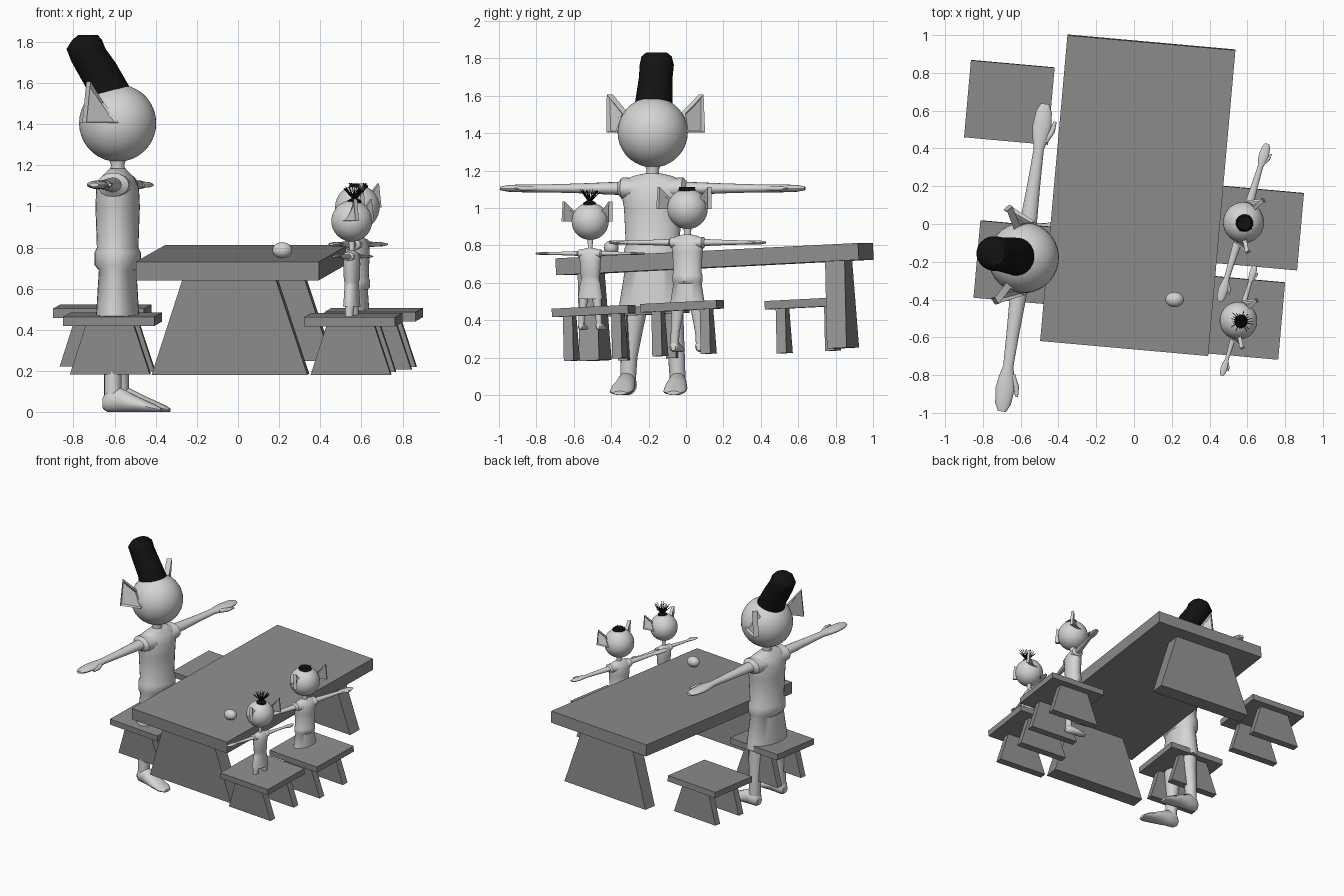
import bpy, bmesh, math, random
from mathutils import Matrix, Vector

if "Cube" in bpy.data.objects:
    bpy.data.objects.remove(bpy.data.objects["Cube"])

random.seed(4)


def material(name, v):
    m = bpy.data.materials.new(name)
    m.diffuse_color = (v, v, v, 1)
    m.use_nodes = True
    m.node_tree.nodes["Principled BSDF"].inputs["Base Color"].default_value = m.diffuse_color
    return m


WOOD = material("grey wood", 0.27)
BODY = material("pale grey", 0.66)
HAIR = material("black hair", 0.006)
I4 = Matrix.Identity(4)
smooth = []


def finish(name, bm, mat, M=I4, soft=True):
    bm.transform(M)
    bmesh.ops.recalc_face_normals(bm, faces=bm.faces[:])
    me = bpy.data.meshes.new(name)
    bm.to_mesh(me)
    bm.free()
    me.materials.append(mat)
    ob = bpy.data.objects.new(name, me)
    bpy.context.collection.objects.link(ob)
    if soft:
        smooth.append(ob)
    return ob


def loft(name, rings, mat, M=I4, axis='z', n=20, mirror=1):
    """Rings of (position on axis, centre a, centre b, radius a, radius b)."""
    bm = bmesh.new()
    loops = []
    for t, a, b, ra, rb in rings:
        loop = []
        for i in range(n):
            w = 2 * math.pi * i / n
            u, v = a + ra * math.cos(w), b + rb * math.sin(w)
            p = {'x': (t, u, v), 'y': (u, t, v), 'z': (u, v, t)}[axis]
            loop.append(bm.verts.new((p[0], p[1] * mirror, p[2])))
        loops.append(loop)
    for lo, hi in zip(loops, loops[1:]):
        for i in range(n):
            bm.faces.new((lo[i], lo[(i + 1) % n], hi[(i + 1) % n], hi[i]))
    bm.faces.new(loops[0])
    bm.faces.new(loops[-1])
    return finish(name, bm, mat, M)


def slab(name, M, y, t, z0, z1, w0, w1):
    """Plate with width w0 at z0 and w1 at z1."""
    bm = bmesh.new()
    bmesh.ops.create_cube(bm, size=1)
    for v in bm.verts:
        top = v.co.z > 0
        v.co = (v.co.x * (w1 if top else w0), y + v.co.y * t, z1 if top else z0)
    finish(name, bm, WOOD, M, soft=False)


def trestle(name, loc, w, l, thick, h, top_w, bot_w, leg_y, leg_t):
    M = (Matrix.Translation(loc) @ Matrix.Rotation(math.radians(-5.1), 4, 'Z')
         @ Matrix.Rotation(math.radians(2.9), 4, 'X'))
    slab(name + "_top", M, 0, l, -thick, 0, w, w)
    for s, side in ((-1, "front"), (1, "back")):
        slab(f"{name}_{side}_leg", M, s * leg_y, leg_t, -h, -thick, bot_w, top_w)


# table and four stools
trestle("table", (0.02, 0.15, 0.772), 0.893, 1.627, 0.09, 0.555, 0.455, 0.76, 0.665, 0.105)
for i, loc in enumerate([(-0.66, 0.643, 0.513), (-0.61, -0.206, 0.474),
                         (0.66, -0.022, 0.497), (0.56, -0.495, 0.472)]):
    trestle(f"stool_{i + 1}", loc, 0.445, 0.41, 0.045, 0.283, 0.235, 0.39, 0.13, 0.052)


def ear(name, M, s):
    bm = bmesh.new()
    pts = [(0.01, 0.165, 0), (-0.14, 0.235, 0), (-0.12, 0.23, 0.2), (-0.07, 0.14, 0.1)]
    f = bm.faces.new([bm.verts.new((x, y * s, z)) for x, y, z in pts])
    # thicken backwards, then hollow the front
    ext = bmesh.ops.extrude_face_region(bm, geom=[f], use_keep_orig=True)
    for v in [g for g in ext["geom"] if isinstance(g, bmesh.types.BMVert)]:
        v.co += Vector((0.025, 0.03 * s, 0))
    front = [g for g in ext["geom"] if isinstance(g, bmesh.types.BMFace)]
    bmesh.ops.recalc_face_normals(bm, faces=bm.faces[:])
    bmesh.ops.inset_individual(bm, faces=front, thickness=0.016, depth=-0.018)
    finish(name, bm, BODY, M)


def person(name, loc, turn, scale, head_z, head_r, thumb=1, belt=True):
    M = (Matrix.Translation(loc) @ Matrix.Rotation(math.radians(turn), 4, 'Z')
         @ Matrix.Scale(scale, 4))
    # robe with belt, shoulders and neck
    b = 0.112 if belt else 0.092
    loft(name + "_robe", [
        (0.45, 0, 0, 0.104, 0.185), (0.50, 0, 0, 0.101, 0.178), (0.69, 0, 0, 0.09, 0.147),
        (0.715, 0, 0, b, b + 0.043), (0.775, 0, 0, b, b + 0.043), (0.80, 0, 0, 0.1, 0.145),
        (1.0, 0, 0, 0.107, 0.155), (1.09, 0, 0, 0.102, 0.172), (1.14, 0, 0, 0.08, 0.165),
        (1.17, 0, 0, 0.05, 0.11), (1.185, 0, 0, 0.038, 0.045)], BODY, M, n=28)
    loft(name + "_neck", [(1.15, 0, 0, 0.045, 0.045), (1.2, 0, 0, 0.032, 0.032),
                          (head_z - head_r * 0.9, 0, 0, 0.045, 0.045)], BODY, M)
    H = M @ Matrix.Translation((0, 0, head_z)) @ Matrix.Scale(head_r / 0.187, 4)
    bm = bmesh.new()
    bmesh.ops.create_uvsphere(bm, u_segments=32, v_segments=18, radius=0.187)
    finish(name + "_head", bm, BODY, H)
    for s, side in ((1, "left"), (-1, "right")):
        p = f"{name}_{side}_"
        ear(p + "ear", H, s)
        # sleeve, arm and mitten hand in one run
        loft(p + "arm", [
            (0.08, 0, 1.1, 0.085, 0.06), (0.165, 0, 1.105, 0.078, 0.058),
            (0.185, 0, 1.105, 0.045, 0.035), (0.4, 0, 1.105, 0.034, 0.026),
            (0.58, 0, 1.105, 0.027, 0.021), (0.64, 0, 1.105, 0.042, 0.022),
            (0.70, 0, 1.105, 0.05, 0.021), (0.78, 0, 1.105, 0.042, 0.018),
            (0.822, 0, 1.105, 0.022, 0.01)], BODY, M, 'y', 16, s)
        loft(p + "thumb", [(0.62, 0.025 * thumb, 1.105, 0.018, 0.014),
                           (0.68, 0.056 * thumb, 1.105, 0.016, 0.014),
                           (0.735, 0.066 * thumb, 1.105, 0.008, 0.007)], BODY, M, 'y', 10, s)
        loft(p + "leg", [(0.06, -0.005, 0.135, 0.042, 0.042), (0.2, -0.005, 0.128, 0.043, 0.045),
                         (0.35, 0, 0.11, 0.055, 0.058), (0.52, 0, 0.09, 0.07, 0.075)],
             BODY, M, 'z', 16, s)
        loft(p + "foot", [(-0.052, 0.135, 0.045, 0.025, 0.03), (-0.03, 0.135, 0.055, 0.045, 0.055),
                          (0.03, 0.138, 0.06, 0.05, 0.06), (0.12, 0.142, 0.038, 0.062, 0.038),
                          (0.2, 0.145, 0.02, 0.06, 0.02), (0.235, 0.145, 0.011, 0.035, 0.01)],
             BODY, M, 'x', 16, s)
    return M


def spikes(name, base, count, reach, rise, thick):
    """Tuft of thin cones fanning out from a point."""
    bm = bmesh.new()
    for i in range(count):
        w = 2 * math.pi * i / count
        r = reach * random.uniform(0.55, 1)
        d = Vector((r * math.cos(w), r * math.sin(w), rise * random.uniform(0.75, 1)))
        C = (Matrix.Translation(Vector(base) + d / 2)
             @ d.to_track_quat('Z', 'Y').to_matrix().to_4x4())
        bmesh.ops.create_cone(bm, cap_ends=True, segments=5, radius1=thick,
                              radius2=thick * 0.4, depth=d.length, matrix=C)
    finish(name, bm, HAIR, soft=False)


# adult with tall swept-back hair
A = person("adult", (-0.585, -0.178, 0), -8, 1, 1.405, 0.188)
loft("adult_hair", [(1.5, -0.03, 0, 0.105, 0.1), (1.57, -0.043, 0, 0.108, 0.1),
                    (1.7, -0.118, 0, 0.107, 0.09), (1.765, -0.155, 0, 0.096, 0.092),
                    (1.81, -0.15, 0, 0.072, 0.082), (1.832, -0.145, 0, 0.048, 0.055)],
     HAIR, A, n=24)

# older child with a short flat tuft
person("older_child", (0.58, 0.008, 0.23), 163.2, 0.53, 1.445, 0.205, -1)
loft("older_child_hair", [(1.07, 0.585, 0.005, 0.046, 0.046), (1.1, 0.585, 0.005, 0.046, 0.046),
                          (1.112, 0.585, 0.005, 0.036, 0.036)], HAIR)
spikes("older_child_tuft", (0.585, 0.005, 1.095), 18, 0.052, 0.018, 0.004)

# younger child with a fan of spikes
person("younger_child", (0.553, -0.512, 0.348), 163.2, 0.37, 1.57, 0.27, -1, belt=False)
loft("younger_child_hair", [(1.0, 0.565, -0.515, 0.038, 0.038), (1.028, 0.565, -0.515, 0.034, 0.034),
                            (1.04, 0.565, -0.515, 0.014, 0.014)], HAIR)
spikes("younger_child_tuft", (0.567, -0.515, 1.03), 24, 0.064, 0.072, 0.004)

# egg on the table
bm = bmesh.new()
bmesh.ops.create_uvsphere(bm, u_segments=20, v_segments=12, radius=1)
finish("egg", bm, BODY, Matrix.Translation((0.215, -0.4, 0.787)) @ Matrix.Diagonal((0.049, 0.04, 0.039, 1)))

# smooth shading on rounded parts
bpy.ops.object.select_all(action='DESELECT')
for ob in smooth:
    ob.select_set(True)
bpy.context.view_layer.objects.active = smooth[0]
bpy.ops.object.shade_smooth_by_angle(angle=math.radians(40))
